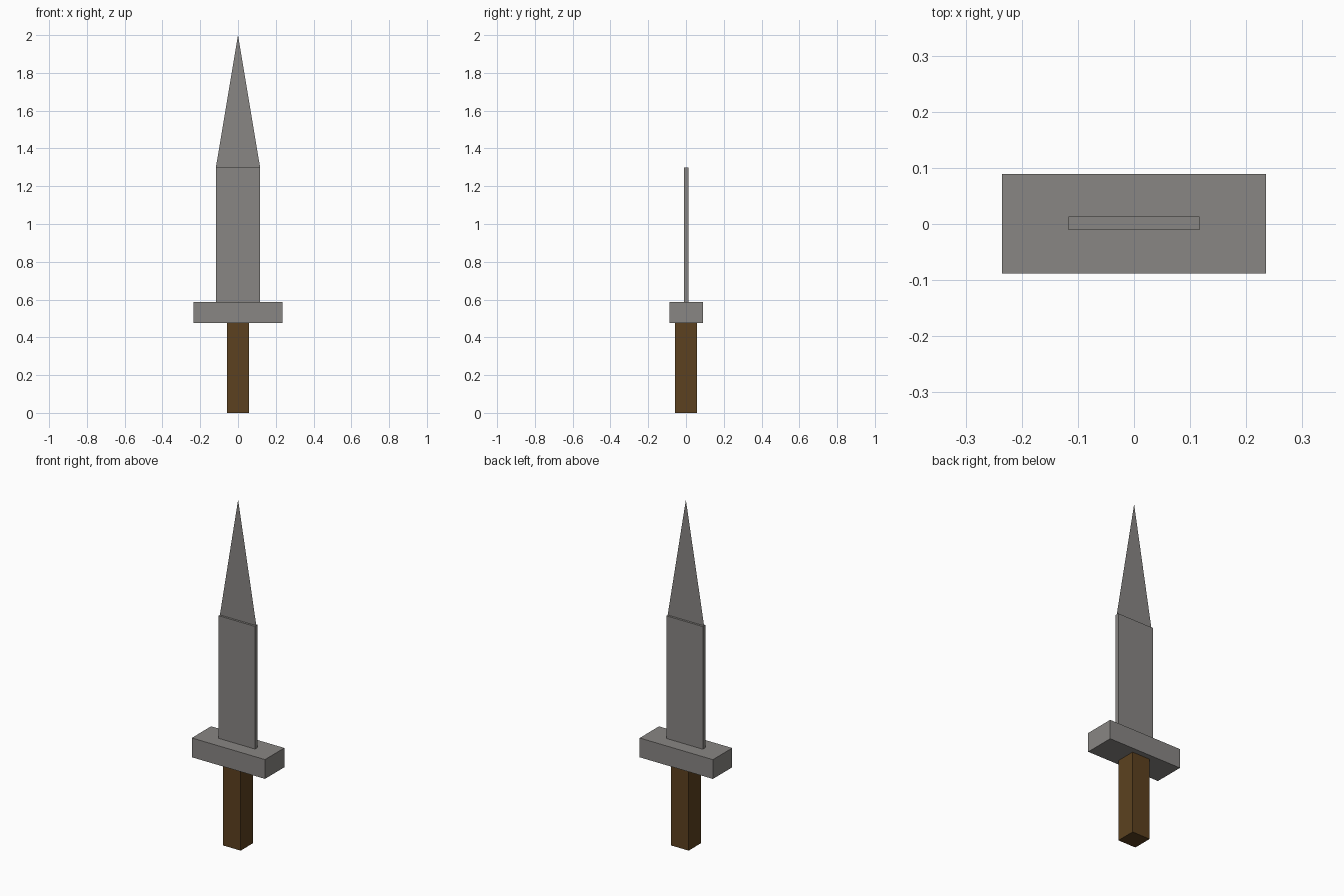
import bpy

if "Cube" in bpy.data.objects:
    bpy.data.objects.remove(bpy.data.objects["Cube"])


def material(name, rgb):
    m = bpy.data.materials.new(name)
    m.diffuse_color = (*rgb, 1.0)
    m.use_nodes = True
    m.node_tree.nodes["Principled BSDF"].inputs["Base Color"].default_value = m.diffuse_color
    return m


def mesh_part(name, verts, faces, mat):
    me = bpy.data.meshes.new(name)
    me.from_pydata(verts, [], faces)
    me.materials.append(mat)
    ob = bpy.data.objects.new(name, me)
    bpy.context.collection.objects.link(ob)
    return ob


def box(name, half_x, y0, y1, z0, z1, mat):
    verts = [(x, y, z) for z in (z0, z1)
             for x, y in ((-half_x, y0), (half_x, y0), (half_x, y1), (-half_x, y1))]
    faces = [(3, 2, 1, 0), (4, 5, 6, 7)]
    faces += [(i, (i + 1) % 4, (i + 1) % 4 + 4, i + 4) for i in range(4)]
    return mesh_part(name, verts, faces, mat)


steel = material("steel grey", (0.25, 0.24, 0.23))
wood = material("brown wood", (0.107, 0.053, 0.014))

# Square grip, crossguard and flat blade
box("grip", 0.057, -0.057, 0.057, 0.0, 0.476, wood)
box("crossguard", 0.235, -0.088, 0.089, 0.476, 0.588, steel)
box("blade", 0.117, -0.011, 0.013, 0.588, 1.3, steel)

# Paper-thin triangular point standing on the middle of the blade
mesh_part("blade_tip", [(-0.117, 0.001, 1.3), (0.117, 0.001, 1.3), (0, 0.001, 2.0)],
          [(0, 1, 2)], steel)
